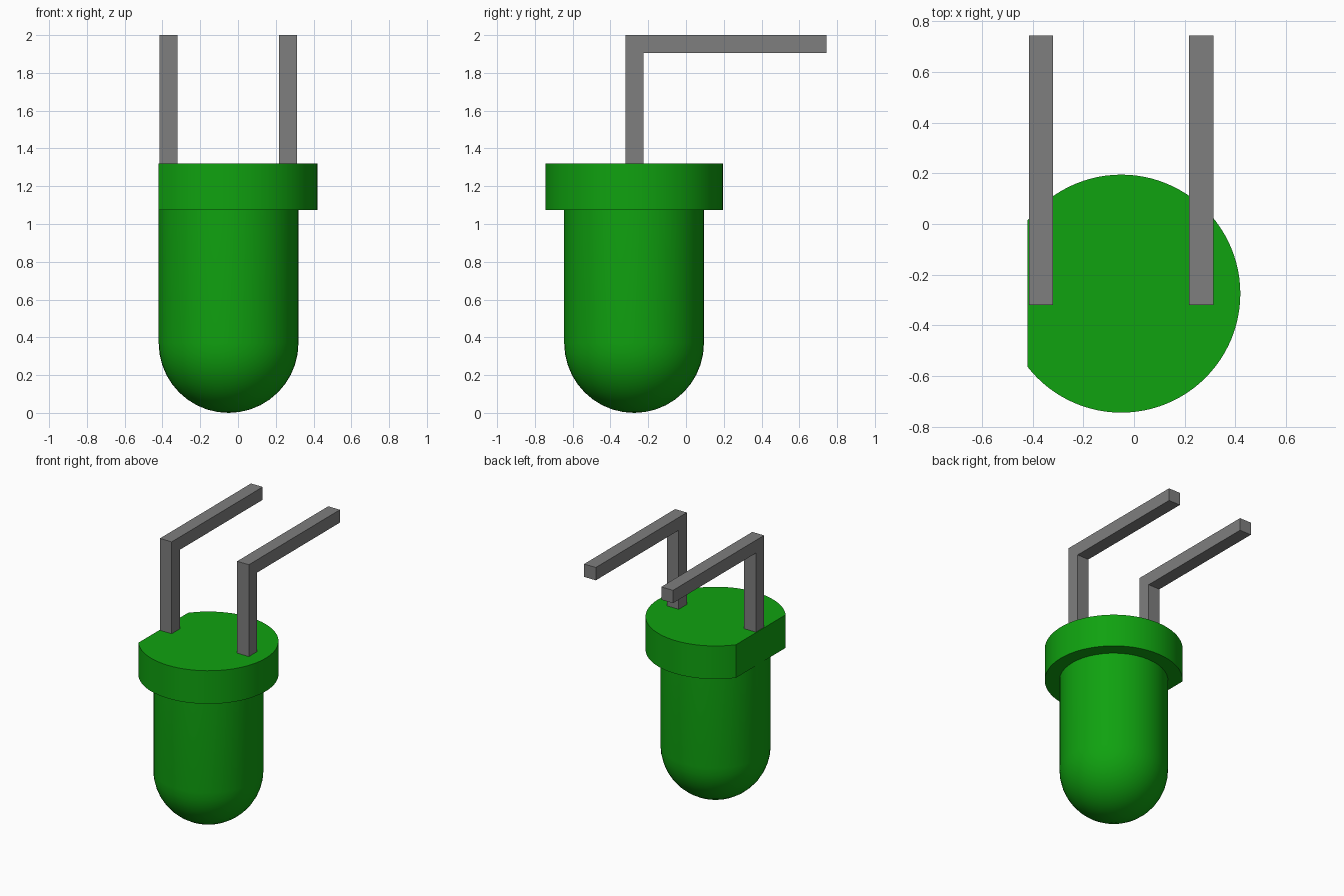
import bpy, bmesh, math
from mathutils import Matrix, Vector

if "Cube" in bpy.data.objects:
    bpy.data.objects.remove(bpy.data.objects["Cube"])

CX, CY = -0.05, -0.275      # lens axis
BODY_R, RIM_R = 0.37, 0.47
RIM_LOW, RIM_TOP = 1.075, 1.32
SEGMENTS = 48


def material(name, rgb):
    mat = bpy.data.materials.new(name)
    mat.use_nodes = True
    mat.diffuse_color = (*rgb, 1)
    mat.node_tree.nodes["Principled BSDF"].inputs["Base Color"].default_value = (*rgb, 1)
    return mat


def finish(name, bm, mat, smooth=False):
    bmesh.ops.recalc_face_normals(bm, faces=bm.faces)
    mesh = bpy.data.meshes.new(name)
    bm.to_mesh(mesh)
    bm.free()
    mesh.materials.append(mat)
    obj = bpy.data.objects.new(name, mesh)
    bpy.context.collection.objects.link(obj)
    if smooth:
        bpy.ops.object.select_all(action='DESELECT')
        obj.select_set(True)
        bpy.context.view_layer.objects.active = obj
        bpy.ops.object.shade_smooth_by_angle(angle=math.radians(35))
    return obj


green = material("green plastic", (0.005, 0.36, 0.005))
grey = material("grey metal", (0.21, 0.21, 0.21))

# Lens: a quarter-circle dome and straight wall, spun about the axis
bm = bmesh.new()
profile = [(BODY_R * math.sin(a), BODY_R * (1 - math.cos(a)))
           for a in (math.pi / 2 * i / 10 for i in range(11))]
profile.append((BODY_R, RIM_LOW + 0.02))
verts = [bm.verts.new((CX + r, CY, z)) for r, z in profile]
edges = [bm.edges.new(pair) for pair in zip(verts, verts[1:])]
bmesh.ops.spin(bm, geom=verts + edges, cent=(CX, CY, 0), axis=(0, 0, 1),
               angle=math.tau, steps=SEGMENTS)
bmesh.ops.remove_doubles(bm, verts=bm.verts, dist=0.0005)
finish("lens_body", bm, green, smooth=True)

# Rim: a disc with one side cut flat, level with the lens wall
bm = bmesh.new()
bmesh.ops.create_cone(bm, cap_ends=True, segments=2 * SEGMENTS, radius1=RIM_R, radius2=RIM_R,
                      depth=RIM_TOP - RIM_LOW,
                      matrix=Matrix.Translation((CX, CY, (RIM_LOW + RIM_TOP) / 2)))
cut = bmesh.ops.bisect_plane(bm, geom=bm.verts[:] + bm.edges[:] + bm.faces[:],
                             plane_co=(CX - BODY_R, 0, 0), plane_no=(-1, 0, 0),
                             clear_outer=True)
bmesh.ops.holes_fill(bm, edges=[e for e in bm.edges if e.is_boundary])
finish("rim", bm, green, smooth=True)

# Leads: an L-shaped side profile extruded across the lead's width
L_SHAPE = [(-0.32, RIM_TOP - 0.01), (-0.225, RIM_TOP - 0.01), (-0.225, 1.905),
           (0.745, 1.905), (0.745, 2), (-0.32, 2)]
for name, x in (("right_lead", -0.415), ("left_lead", 0.217)):
    bm = bmesh.new()
    face = bm.faces.new([bm.verts.new((x, y, z)) for y, z in L_SHAPE])
    side = bmesh.ops.extrude_face_region(bm, geom=[face])
    bmesh.ops.translate(bm, vec=Vector((0.096, 0, 0)),
                        verts=[v for v in side["geom"] if isinstance(v, bmesh.types.BMVert)])
    finish(name, bm, grey)
